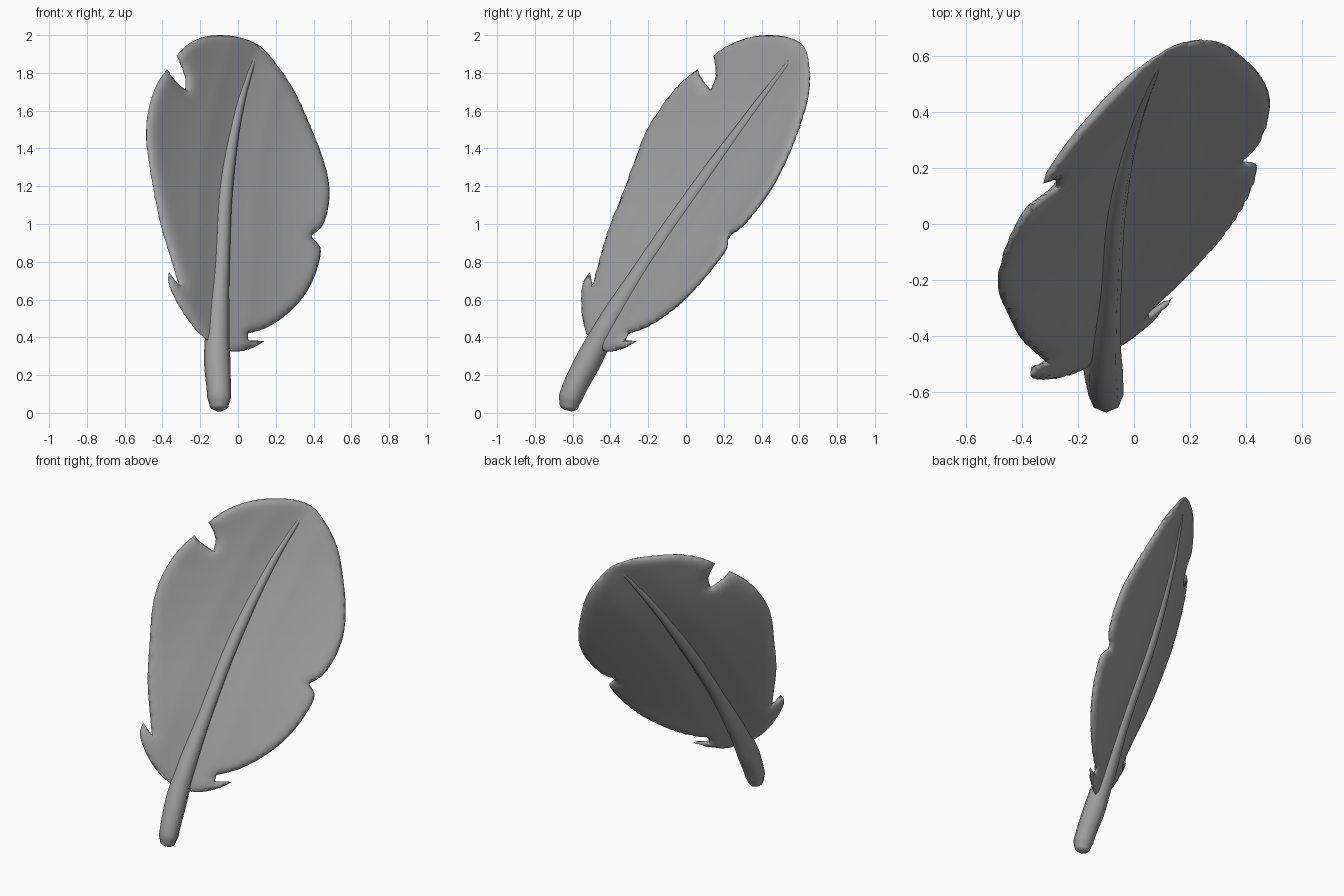
import bpy, bmesh
from mathutils import Vector

cube = bpy.data.objects.get("Cube")
if cube:
    bpy.data.objects.remove(cube, do_unlink=True)

grey = bpy.data.materials.new("feather grey")
grey.use_nodes = True
grey.diffuse_color = (0.35, 0.35, 0.35, 1)
grey.node_tree.nodes["Principled BSDF"].inputs["Base Color"].default_value = grey.diffuse_color

# Quill centre line: x, y, z, radius
QUILL = [(-.1, -.625, .012, .02), (-.1, -.62, .035, .05), (-.1, -.61, .085, .063), (-.11, -.52, .27, .07),
         (-.11, -.44, .42, .064), (-.09, -.205, .8, .046), (-.068, .073, 1.2, .042),
         (0, .36, 1.6, .027), (.055, .5, 1.79, .018), (.092, .58, 1.895, .007)]

# Blade outline seen from the front: x, z
OUTLINE = [(-.1, .36), (-.17, .39), (-.27, .5), (-.33, .6), (-.37, .7), (-.365, .745), (-.31, .67),
           (-.35, .8), (-.41, 1), (-.45, 1.2), (-.485, 1.45), (-.475, 1.6), (-.43, 1.74), (-.375, 1.82),
           (-.35, 1.78), (-.28, 1.71), (-.28, 1.78), (-.325, 1.89), (-.28, 1.94), (-.2, 1.985),
           (-.1, 2), (.02, 1.985), (.12, 1.94), (.2, 1.85), (.3, 1.7), (.39, 1.5), (.455, 1.33),
           (.485, 1.18), (.47, 1.05), (.44, .98), (.38, .935), (.435, .88), (.43, .8), (.37, .65),
           (.28, .54), (.15, .45), (.05, .42), (.05, .385), (.14, .38), (.08, .345), (0, .325), (-.05, .33)]


def smooth_path(points, steps, closed=False):
    """Hermite interpolation that keeps sharp turns as corners."""
    pts = [Vector(p) for p in points]
    n = len(pts)

    def tangent(i):
        if not closed and i in (0, n - 1):
            return pts[0] * 0
        a, b = pts[i] - pts[i - 1], pts[(i + 1) % n] - pts[i]
        if a.normalized().dot(b.normalized()) < .6:
            return a * 0
        return (a.normalized() + b.normalized()) / 2

    out = []
    for i in range(n if closed else n - 1):
        j = (i + 1) % n
        p, q = pts[i], pts[j]
        size = (q - p).length
        for k in range(steps):
            t = k / steps
            s = t * t * (3 - 2 * t)
            out.append(p.lerp(q, s) + tangent(i) * size * t * (1 - t) ** 2
                       - tangent(j) * size * t * t * (1 - t))
    return out if closed else out + [pts[-1]]


spine = smooth_path(QUILL, 4)
rim = smooth_path(OUTLINE, 3, closed=True)


def spine_at(z):
    """Centre line at a height, continued past its tip."""
    for a, b in zip(spine, spine[1:]):
        if z <= b.z:
            return a.lerp(b, (z - a.z) / (b.z - a.z))
    a = spine[-5]
    return a.lerp(b, (z - a.z) / (b.z - a.z))


def rim_distance(p):
    best = 9
    for a, b in zip(rim, rim[1:] + rim[:1]):
        ab = b - a
        t = max(0, min(1, (p - a).dot(ab) / ab.length_squared))
        best = min(best, (a + ab * t - p).length)
    return best


def add_object(name, data):
    obj = bpy.data.objects.new(name, data)
    bpy.context.collection.objects.link(obj)
    data.materials.append(grey)
    return obj


# Blade: flat outline with two rim loops, the inside cut into a grid
bm = bmesh.new()
face = bm.faces.new([bm.verts.new((p.x, 0, p.y)) for p in rim])
border = set()
for width in (.004, .009):
    ring = bmesh.ops.inset_region(bm, faces=[face], thickness=width, use_even_offset=True)
    border.update(ring["faces"])
for axis, start, count in ((Vector((1, 0, 0)), -.48, 45), (Vector((0, 0, 1)), .33, 77)):
    for i in range(count):
        inside = [f for f in bm.faces if f not in border]
        edges = {e for f in inside for e in f.edges}
        verts = {v for f in inside for v in f.verts}
        bmesh.ops.bisect_plane(bm, geom=inside + list(edges) + list(verts), dist=.0005,
                               plane_co=axis * (start + i * .022), plane_no=axis)

# Front and back skins, cupped around the quill and meeting at the rim
copy = bmesh.ops.duplicate(bm, geom=bm.verts[:] + bm.edges[:] + bm.faces[:])
back = {g for g in copy["geom"] if isinstance(g, bmesh.types.BMVert)}
facing = Vector((.57, -.71, .42))
for v in bm.verts:
    x, z = v.co.x, v.co.z
    centre = spine_at(z)
    d = x - centre.x
    edge = min(1, rim_distance(Vector((x, z))) / .05)
    half = .024 * (1 - (1 - edge) ** 2) ** .5 * (.35 + .65 * min(1, abs(d) / .15))
    v.co.y = centre.y + d * (.89 - .36 * d)
    v.co += facing * (-half if v in back else half)
bmesh.ops.remove_doubles(bm, verts=bm.verts[:], dist=.0002)
bmesh.ops.recalc_face_normals(bm, faces=bm.faces[:])
mesh = bpy.data.meshes.new("feather_blade")
bm.to_mesh(mesh)
bm.free()
mesh.shade_smooth()
add_object("feather_blade", mesh)

# Quill: tapered tube along the centre line
curve = bpy.data.curves.new("quill", "CURVE")
curve.dimensions = "3D"
curve.bevel_depth = 1
curve.bevel_resolution = 2
curve.use_fill_caps = True
spline = curve.splines.new("POLY")
spline.points.add(len(spine) - 1)
for point, p in zip(spline.points, spine):
    point.co = (p.x, p.y, p.z, 1)
    point.radius = p.w
spline.use_smooth = True
add_object("quill", curve)
